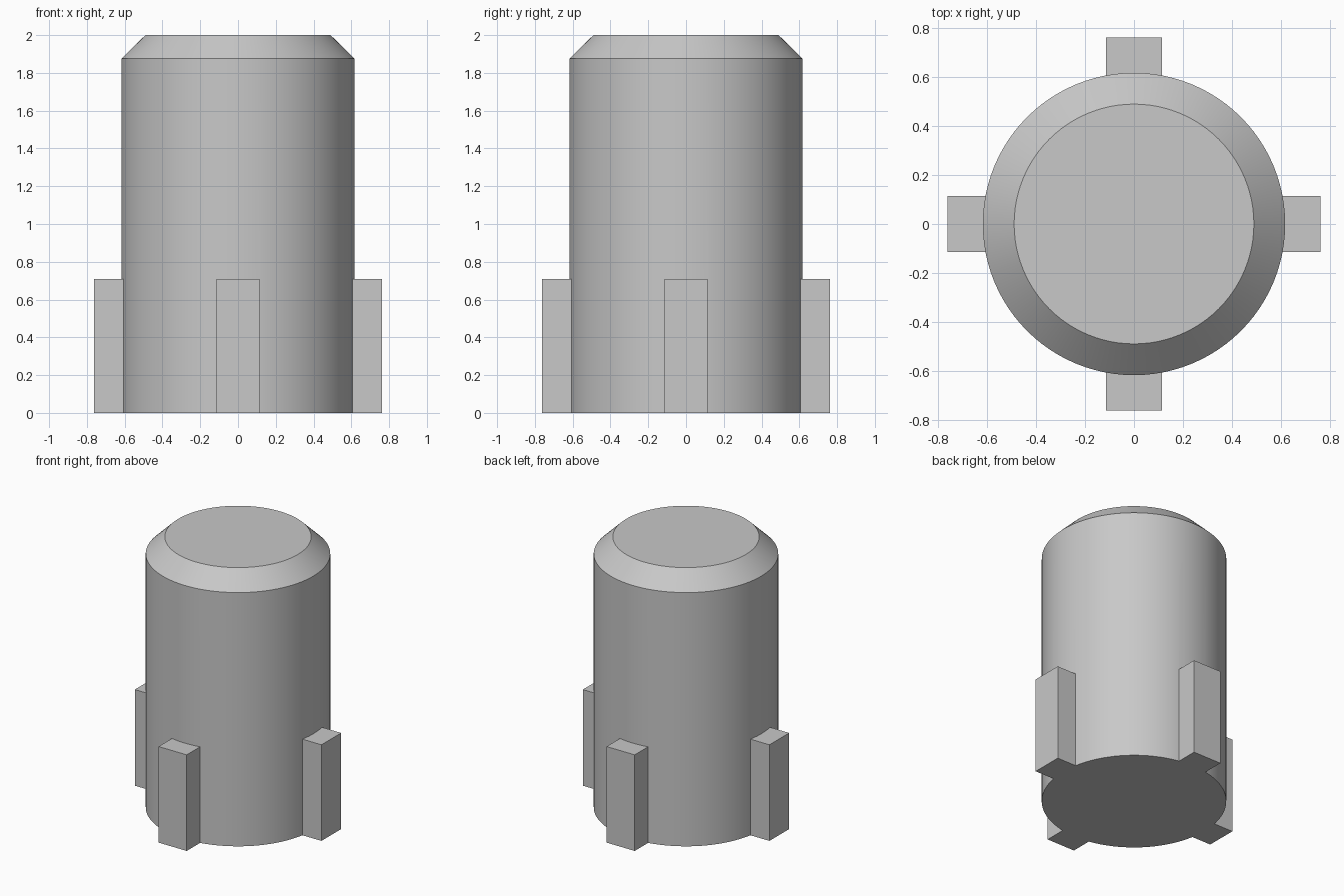
import bpy, bmesh
from math import radians
from mathutils import Matrix

old = bpy.data.objects.get("Cube")
if old:
    bpy.data.objects.remove(old, do_unlink=True)

RADIUS, TOP_RADIUS, HEIGHT, SHOULDER = 0.618, 0.49, 2.0, 1.875
LUG_REACH, LUG_INNER, LUG_WIDTH, LUG_HEIGHT = 0.763, 0.45, 0.23, 0.71

grey = bpy.data.materials.new("plain grey")
grey.use_nodes = True
colour = (0.58, 0.58, 0.58, 1)
grey.diffuse_color = colour
grey.node_tree.nodes["Principled BSDF"].inputs["Base Color"].default_value = colour


def make_object(name, bm):
    mesh = bpy.data.meshes.new(name)
    bm.to_mesh(mesh)
    bm.free()
    mesh.materials.append(grey)
    obj = bpy.data.objects.new(name, mesh)
    bpy.context.collection.objects.link(obj)
    return obj


# Round body, its top face extruded up and inward as a chamfer
bm = bmesh.new()
bmesh.ops.create_cone(bm, cap_ends=True, segments=96, radius1=RADIUS, radius2=RADIUS,
                      depth=SHOULDER, matrix=Matrix.Translation((0, 0, SHOULDER / 2)))
top = max(bm.faces, key=lambda f: f.calc_center_median().z)
top = bmesh.ops.extrude_discrete_faces(bm, faces=[top])["faces"][0]
taper = TOP_RADIUS / RADIUS
for v in top.verts:
    v.co = (v.co.x * taper, v.co.y * taper, HEIGHT)
body = make_object("body_with_lugs", bm)

# Four square lugs around the foot
bm = bmesh.new()
length = LUG_REACH - LUG_INNER
for i in range(4):
    place = (Matrix.Rotation(radians(90 * i), 4, "Z")
             @ Matrix.Translation((LUG_INNER + length / 2, 0, LUG_HEIGHT / 2))
             @ Matrix.Diagonal((length, LUG_WIDTH, LUG_HEIGHT, 1)))
    bmesh.ops.create_cube(bm, size=1, matrix=place)
lugs = make_object("lugs", bm)

# Fuse the lugs to the body
bpy.ops.object.select_all(action="DESELECT")
bpy.context.view_layer.objects.active = body
body.select_set(True)
union = body.modifiers.new("fuse", "BOOLEAN")
union.operation = "UNION"
union.solver = "EXACT"
union.object = lugs
bpy.ops.object.modifier_apply(modifier=union.name)
bpy.data.objects.remove(lugs, do_unlink=True)

bpy.ops.object.shade_smooth_by_angle(angle=radians(30))
